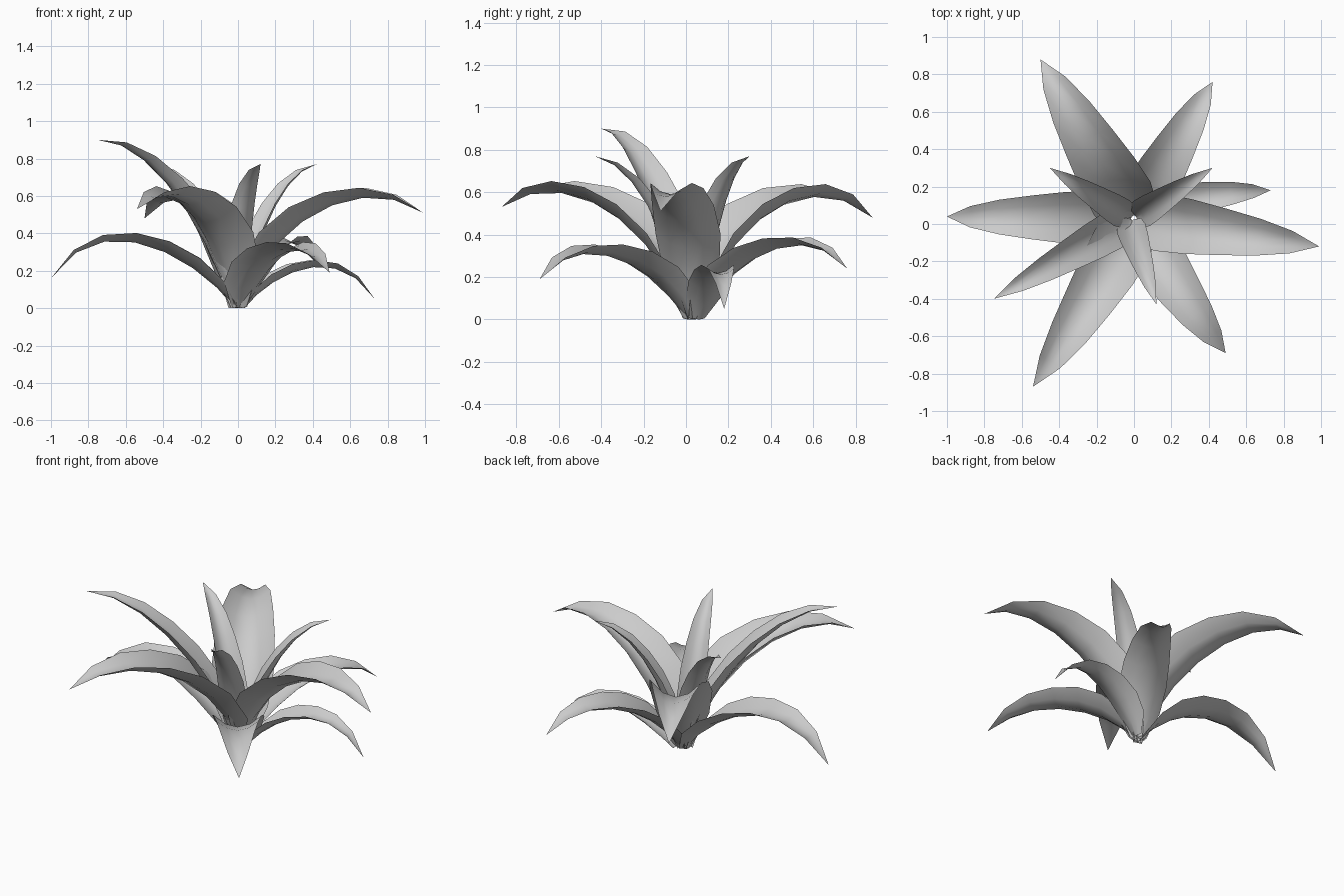
import bpy
import bmesh
from mathutils import Vector

cube = bpy.data.objects.get("Cube")
if cube:
    bpy.data.objects.remove(cube, do_unlink=True)

# One plain grey for the whole plant
grey = bpy.data.materials.new("leaf_grey")
grey.use_nodes = True
grey.diffuse_color = (0.6, 0.6, 0.6, 1)
grey.node_tree.nodes["Principled BSDF"].inputs["Base Color"].default_value = (0.6, 0.6, 0.6, 1)

TAPER = [0.3, 0.85, 1, 0.95, 0.81, 0.64, 0.39, 0]      # width from base to tip
CUP = [0.5, 0.65, 0.7, 0.7, 0.66, 0.6, 0.5, 0]         # channel depth from base to tip
ACROSS = [-1, -0.5, 0, 0.5, 1]


def bezier(points, t):
    """Position and direction on a cubic curve."""
    a, b, c, d = points
    s = 1 - t
    pos = a * s**3 + b * 3 * s * s * t + c * 3 * s * t * t + d * t**3
    tan = (b - a) * s * s + (c - b) * 2 * s * t + (d - c) * t * t
    return pos, tan.normalized()


def leaf(name, tip, rise, arch, width, bend=0, depth=0.9, root=(0, 0.03)):
    """Channelled leaf; rise and arch are (fraction of reach, height) handles, bend bows it sideways."""
    tip = Vector(tip)
    root = Vector((*root, 0))
    out = Vector((tip.x, tip.y, 0)) - root
    reach = out.length
    out.normalize()
    up = Vector((0, 0, 1))
    side = up.cross(out)
    path = [Vector((0.015, 0)), Vector((rise[0] * reach, rise[1])),
            Vector((arch[0] * reach, arch[1])), Vector((reach, tip.z))]
    bm = bmesh.new()
    rows = []
    for i, (taper, cup) in enumerate(zip(TAPER, CUP)):
        t = i / (len(TAPER) - 1)
        pos, tan = bezier(path, t)
        normal = up * tan.x - out * tan.y
        half = width * taper / 2
        centre = root + out * pos.x + up * pos.y + side * (4 * bend * t * (1 - t))
        rows.append([bm.verts.new(centre + side * (u * half) + normal * (u * u * half * cup * depth))
                     for u in ACROSS])
    for low, high in zip(rows, rows[1:]):
        for j in range(len(ACROSS) - 1):
            bm.faces.new((low[j], high[j], high[j + 1], low[j + 1]))
    bmesh.ops.remove_doubles(bm, verts=bm.verts, dist=0.0005)
    bm.normal_update()
    if sum(f.normal.z for f in bm.faces) < 0:
        bmesh.ops.reverse_faces(bm, faces=bm.faces)
    for f in bm.faces:
        f.smooth = True
    mesh = bpy.data.meshes.new(name)
    bm.to_mesh(mesh)
    bm.free()
    mesh.materials.append(grey)
    bpy.context.collection.objects.link(bpy.data.objects.new(name, mesh))


# Low drooping leaves
leaf("low_leaf_right", (-1.0, 0.04, 0.16), (0.2, 0.25), (0.72, 0.58), 0.29, depth=0.65)
leaf("low_leaf_back", (0.42, 0.76, 0.24), (0.2, 0.25), (0.7, 0.5), 0.27, depth=0.7)
leaf("low_leaf_front", (0.49, -0.69, 0.19), (0.2, 0.24), (0.7, 0.45), 0.29, -0.015, 0.7)
leaf("low_leaf_left", (0.73, 0.18, 0.05), (0.2, 0.16), (0.7, 0.38), 0.19, 0.025, 0.75, (0.02, 0.06))

# Broad arching leaves
leaf("broad_leaf_back", (-0.5, 0.88, 0.48), (0.15, 0.44), (0.65, 0.745), 0.35)
leaf("broad_leaf_front", (-0.54, -0.87, 0.53), (0.15, 0.44), (0.65, 0.745), 0.33, 0.02)
leaf("broad_leaf_left", (0.99, -0.12, 0.51), (0.15, 0.45), (0.65, 0.745), 0.31)

# Tall upright leaves
leaf("tall_leaf_right", (-0.75, -0.4, 0.9), (0.14, 0.36), (0.59, 0.9), 0.21, root=(-0.02, 0.02))
for name, x, y, root in (("back_right", -0.45, 0.3, (-0.02, 0.03)),
                         ("back_left", 0.42, 0.3, (0, 0.03)),
                         ("front", 0.12, -0.43, (-0.03, 0.02))):
    leaf("inner_leaf_" + name, (x, y, 0.77), (0.17, 0.3), (0.5, 0.72), 0.16, root=root)
